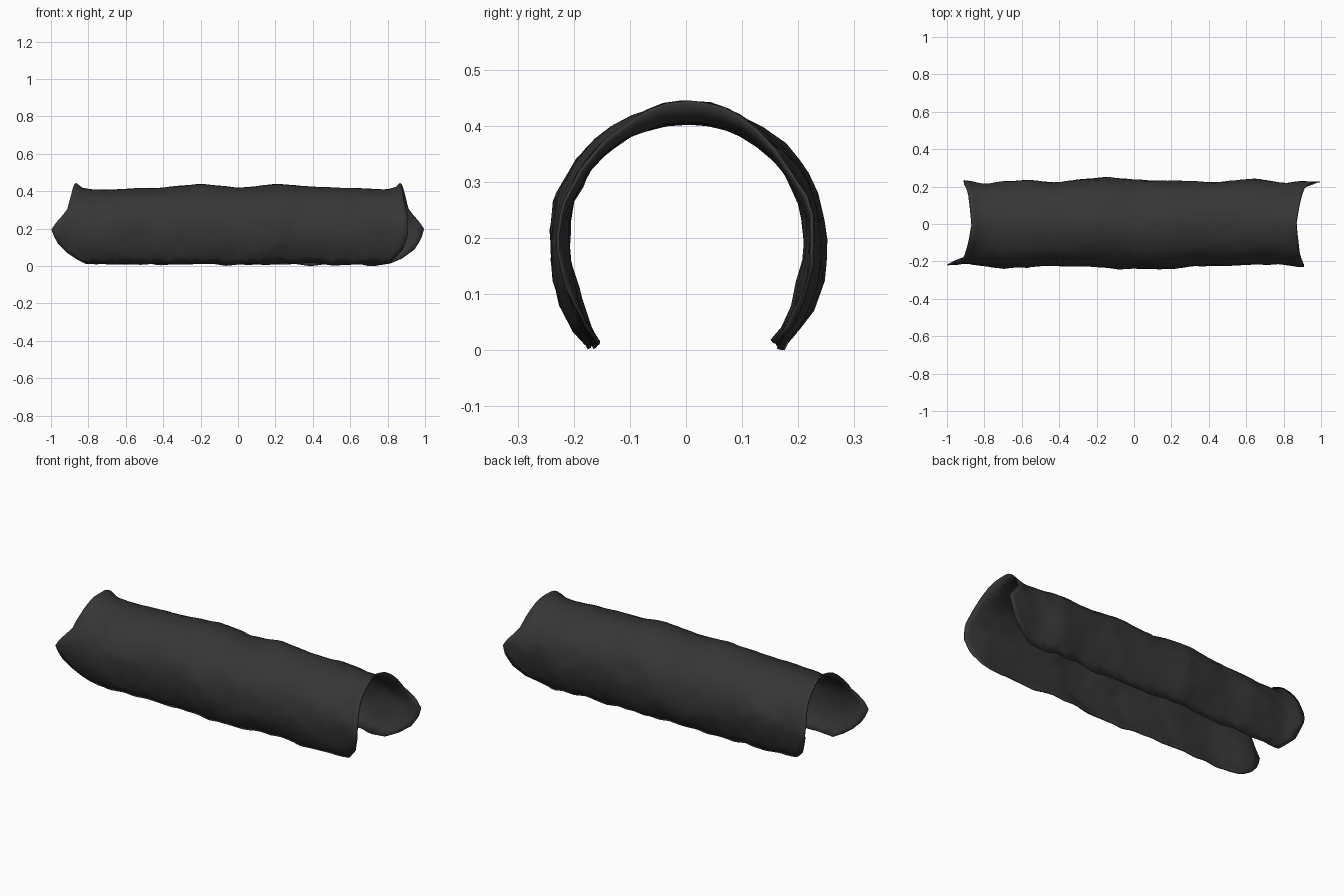
import bpy, bmesh, math, random
from mathutils import Vector, noise

random.seed(4)
cube = bpy.data.objects.get("Cube")
if cube:
    bpy.data.objects.remove(cube, do_unlink=True)

# Outline of the shell: crown height and side reach along its length
CROWN = [(-.84, .412), (-.6, .42), (-.4, .426), (-.2, .446), (0, .425),
         (.22, .447), (.35, .434), (.6, .424), (.84, .412)]
FRONT = [(-1, .22), (-.9, .21), (-.7, .24), (-.5, .226), (-.2, .23),
         (.12, .248), (.3, .226), (.8, .216), (.9, .23)]
BACK = [(-.9, .23), (-.8, .216), (-.6, .235), (-.4, .226), (-.15, .252),
        (0, .235), (.4, .226), (.65, .243), (.8, .22), (1, .23)]
# Torn end reach by angle around the arch; the other end is its half turn
END = [(-135, .8), (-125, .87), (-112, .95), (-92, 1), (-76, .96), (-64, .915),
       (-30, .885), (0, .865), (45, .885), (75, .91), (95, .91), (115, .88), (135, .8)]
ROWS, COLS, SPREAD, MID = 56, 30, 133, .205


def interp(table, t):
    for (a, va), (b, vb) in zip(table, table[1:]):
        if t <= b:
            k = max(0, (t - a) / (b - a))
            return va + (vb - va) * k
    return table[-1][1]


def shell_point(u, v):
    deg = SPREAD * (2 * v - 1)
    a = math.radians(deg)
    left, right = -interp(END, deg), interp(END, -deg)
    x = left + (right - left) * u
    side = interp(BACK if a > 0 else FRONT, x)
    up = math.cos(a)
    rise = interp(CROWN, x) - MID if up > 0 else .278
    # Raised lip around the crown at both ends
    gap = min(x - left, right - x)
    lip = .04 * math.exp(-gap / .03) * max(0, up) ** 2
    # Lumpy dents, broad and fine
    spot = Vector((x * 5, math.sin(a) * 2, up * 2))
    lump = .009 * noise.noise(spot) + .006 * noise.noise(spot * 2.7)
    lump *= 1 - .6 * max(0, up) ** 4
    scale = 1 + lump / .23
    return Vector((x, side * math.sin(a) * scale, MID + (rise * scale + lip) * up))


# Curved shell, with slightly irregular facets
bm = bmesh.new()
grid = []
for i in range(ROWS + 1):
    row = []
    for j in range(COLS + 1):
        u, v = i / ROWS, j / COLS
        if 0 < i < ROWS:
            u += random.uniform(-.3, .3) / ROWS
        if 0 < j < COLS:
            v += random.uniform(-.3, .3) / COLS
        p = shell_point(u, v)
        if j in (0, COLS):
            p.z += .012 * noise.noise(Vector((p.x * 9, j, 0)))
        row.append(bm.verts.new(p))
    grid.append(row)
for i in range(ROWS):
    for j in range(COLS):
        bm.faces.new((grid[i][j], grid[i + 1][j], grid[i + 1][j + 1], grid[i][j + 1]))
bmesh.ops.triangulate(bm, faces=bm.faces[:])
bmesh.ops.recalc_face_normals(bm, faces=bm.faces[:])
if sum(f.normal.z for f in bm.faces) < 0:
    bmesh.ops.reverse_faces(bm, faces=bm.faces[:])

# Settle the lowest edge on the ground
low = min(v.co.z for v in bm.verts)
bmesh.ops.translate(bm, verts=bm.verts[:], vec=(0, 0, -low))
mesh = bpy.data.meshes.new("curved_shell")
bm.to_mesh(mesh)
bm.free()
shell = bpy.data.objects.new("curved_shell", mesh)
bpy.context.collection.objects.link(shell)

# Charcoal colour
mat = bpy.data.materials.new("charcoal")
mat.use_nodes = True
colour = (.037, .037, .037, 1)
mat.diffuse_color = colour
mat.node_tree.nodes["Principled BSDF"].inputs["Base Color"].default_value = colour
mesh.materials.append(mat)

bpy.ops.object.select_all(action='DESELECT')
shell.select_set(True)
bpy.context.view_layer.objects.active = shell
bpy.ops.object.shade_smooth_by_angle(angle=math.radians(25))

# Thin wall, grown inward
wall = shell.modifiers.new("wall", 'SOLIDIFY')
wall.thickness = .006
wall.offset = -1
